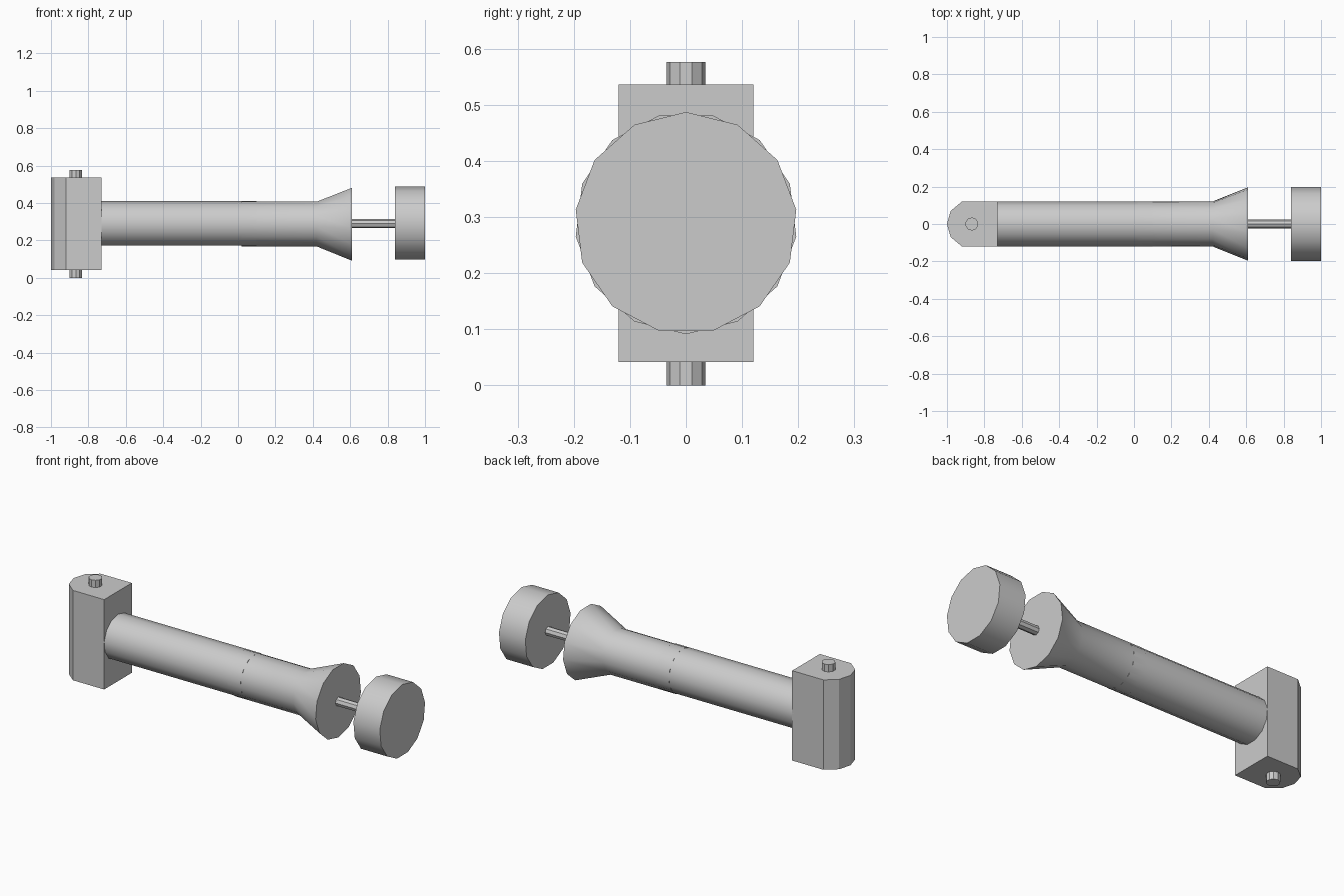
import bpy, bmesh, math

cube = bpy.data.objects.get("Cube")
if cube:
    bpy.data.objects.remove(cube, do_unlink=True)

grey = bpy.data.materials.new("plain_grey")
grey.use_nodes = True
colour = (0.6, 0.6, 0.6, 1)
grey.diffuse_color = colour
grey.node_tree.nodes["Principled BSDF"].inputs["Base Color"].default_value = colour

AXIS_Z = 0.289
PIN_X = -0.867


def finish(name, bm):
    """Turn a bmesh into a smooth-shaded grey object with sharp edges kept."""
    bmesh.ops.recalc_face_normals(bm, faces=bm.faces)
    mesh = bpy.data.meshes.new(name)
    bm.to_mesh(mesh)
    bm.free()
    mesh.materials.append(grey)
    obj = bpy.data.objects.new(name, mesh)
    bpy.context.collection.objects.link(obj)
    bpy.ops.object.select_all(action="DESELECT")
    obj.select_set(True)
    bpy.context.view_layer.objects.active = obj
    bpy.ops.object.shade_smooth_by_angle(angle=math.radians(30))


def loft(name, rings):
    """Skin a list of equal-length point rings and cap both ends."""
    bm = bmesh.new()
    loops = [[bm.verts.new(p) for p in ring] for ring in rings]
    n = len(loops[0])
    for a, b in zip(loops, loops[1:]):
        for i in range(n):
            j = (i + 1) % n
            bm.faces.new((a[i], a[j], b[j], b[i]))
    bm.faces.new(loops[0])
    bm.faces.new(loops[-1])
    finish(name, bm)


def turned(name, profile, sides, up=1):
    """Lathe (x, radius) pairs about the long axis, with a vertex up or down."""
    angles = [math.tau * i / sides for i in range(sides)]
    loft(name, [[(x, r * math.sin(a), AXIS_Z + up * r * math.cos(a)) for a in angles]
                for x, r in profile])


def upright(name, outline, z0, z1):
    loft(name, [[(x, y, z) for x, y in outline] for z in (z0, z1)])


# Barrel, flared muzzle, rod and end disc along the long axis
turned("barrel", [(-0.74, 0.121), (0.10, 0.121)], 13)
turned("flared_barrel", [(0.02, 0.121), (0.42, 0.121), (0.61, 0.198)], 13, up=-1)
turned("rod", [(0.60, 0.024), (0.85, 0.024)], 8)
turned("end_disc", [(0.84, 0.198), (1.0, 0.198)], 13)

# Hinge block with a rounded back
half = [(-0.73, 0.12), (-0.92, 0.12), (-0.98, 0.07)]
outline = half + [(-1.0, 0.0)] + [(x, -y) for x, y in reversed(half)]
upright("hinge_block", outline, 0.042, 0.536)

# Hinge pin through the block
pin = [(PIN_X + 0.035 * math.sin(math.tau * i / 10), 0.035 * math.cos(math.tau * i / 10))
       for i in range(10)]
upright("hinge_pin", pin, 0.0, 0.576)
